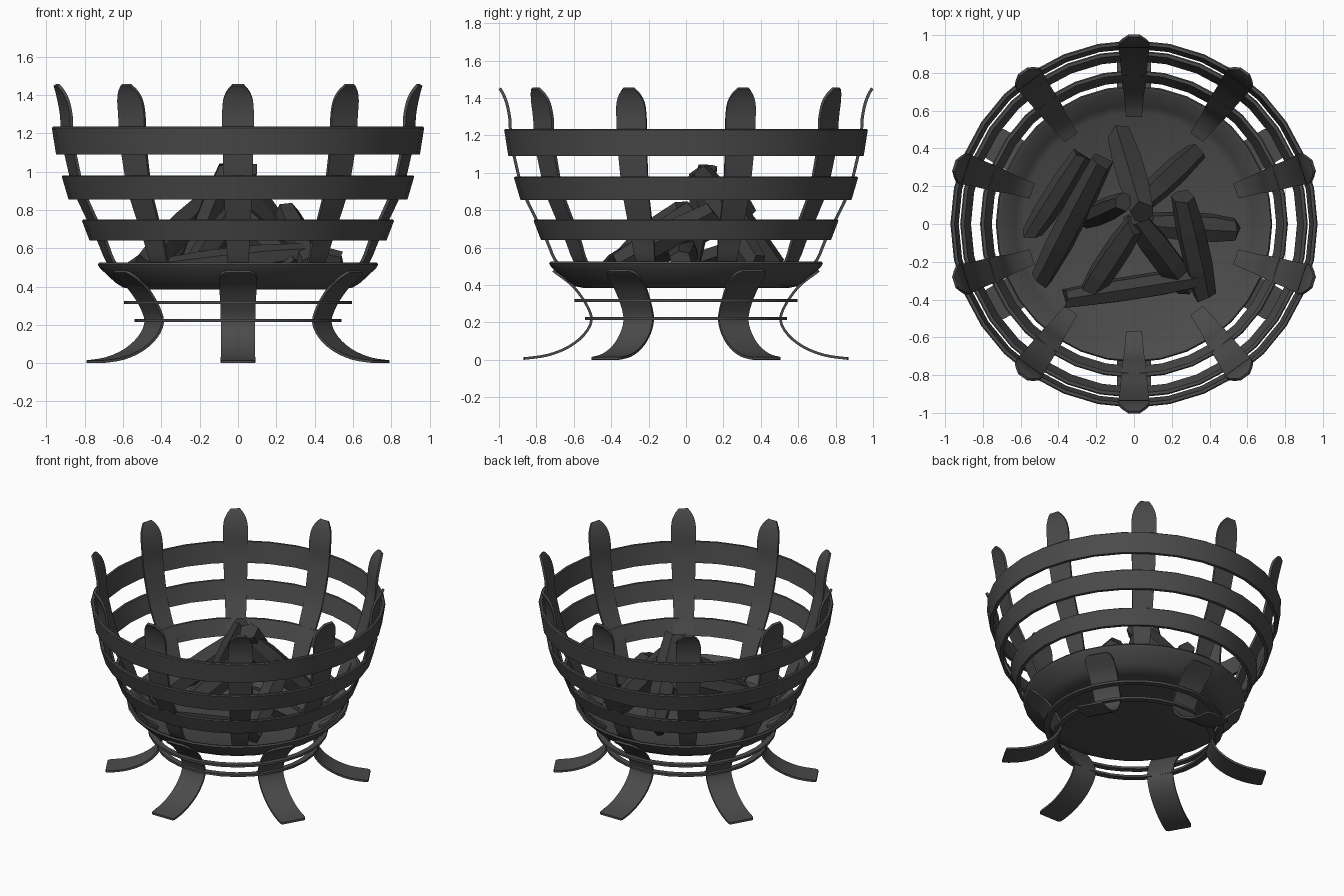
import bpy, bmesh, math, random
from mathutils import Vector, Matrix

if "Cube" in bpy.data.objects:
    bpy.data.objects.remove(bpy.data.objects["Cube"])
random.seed(4)


def material(name, v):
    m = bpy.data.materials.new(name)
    m.diffuse_color = (v, v, v, 1)
    m.use_nodes = True
    m.node_tree.nodes["Principled BSDF"].inputs["Base Color"].default_value = m.diffuse_color
    return m


iron = material("dark iron", 0.07)
charcoal = material("charcoal", 0.045)


def finish(bm, name, mat, smooth=True):
    bmesh.ops.recalc_face_normals(bm, faces=bm.faces[:])
    me = bpy.data.meshes.new(name)
    bm.to_mesh(me)
    bm.free()
    me.materials.append(mat)
    ob = bpy.data.objects.new(name, me)
    bpy.context.collection.objects.link(ob)
    if smooth:
        bpy.context.view_layer.objects.active = ob
        ob.select_set(True)
        bpy.ops.object.shade_smooth_by_angle(angle=math.radians(35))
        ob.select_set(False)
    return ob


def lathe(name, profile, segs, closed=True):
    """Revolve a closed (r, z) profile about z; r = 0 ends become poles."""
    bm = bmesh.new()
    rings = []
    for k in range(segs):
        a = 2 * math.pi * k / segs
        rings.append([bm.verts.new((r * math.cos(a), r * math.sin(a), z)) for r, z in profile])
    n = len(profile)
    for k in range(segs):
        p, q = rings[k], rings[(k + 1) % segs]
        for i in range(n if closed else n - 1):
            j = (i + 1) % n
            bm.faces.new((p[i], q[i], q[j], p[j]))
    bmesh.ops.remove_doubles(bm, verts=bm.verts[:], dist=1e-5)
    return finish(bm, name, iron)


def smooth_path(pts, sub=3):
    """Catmull-Rom through (r, z, half width) points."""
    P = [Vector(p) for p in pts]
    P = [2 * P[0] - P[1]] + P + [2 * P[-1] - P[-2]]
    out = []
    for a, b, c, d in zip(P, P[1:], P[2:], P[3:]):
        for s in range(sub):
            t = s / sub
            out.append(0.5 * (2 * b + (c - a) * t + (2 * a - 5 * b + 4 * c - d) * t * t
                              + (3 * b - a - 3 * c + d) * t ** 3))
    return out + [P[-2]]


def strips(name, pts, count, thick):
    """Bent flat bars repeated around z, starting at +y."""
    path = smooth_path(pts)
    for k in range(count):
        a = math.pi / 2 + 2 * math.pi * k / count
        rad = Vector((math.cos(a), math.sin(a), 0))
        side = Vector((-math.sin(a), math.cos(a), 0))
        up = Vector((0, 0, 1))
        bm = bmesh.new()
        rows = []
        for i, p in enumerate(path):
            t = path[min(i + 1, len(path) - 1)] - path[max(i - 1, 0)]
            nrm = (rad * t.y - up * t.x).normalized() * thick / 2
            c = rad * p.x + up * p.y
            rows.append([bm.verts.new(c + side * p.z * s + nrm * m)
                         for s, m in ((-1, -1), (1, -1), (1, 1), (-1, 1))])
        for p, q in zip(rows, rows[1:]):
            for i in range(4):
                bm.faces.new((p[i], p[(i + 1) % 4], q[(i + 1) % 4], q[i]))
        bm.faces.new(rows[0])
        bm.faces.new(rows[-1])
        finish(bm, f"{name}_{k + 1}", iron)


# basket hoops: z low, z high, outer radius low / high
for i, (z0, z1, r0, r1) in enumerate([(1.09, 1.235, 0.95, 0.972), (0.855, 0.98, 0.885, 0.92),
                                      (0.64, 0.75, 0.775, 0.815)]):
    w = 0.022
    lathe(f"basket_hoop_{i + 1}", [(r0 - w, z0), (r0, z0), (r1, z1 - 0.006), (r1 - 0.006, z1),
                                   (r1 - w, z1)], 32)

# thin hoops tying the legs
for i, (z, r) in enumerate([(0.317, 0.595), (0.222, 0.54)]):
    lathe(f"leg_hoop_{i + 1}", [(r - 0.04, z - 0.008), (r, z - 0.008), (r, z + 0.008), (r - 0.04, z + 0.008)], 32)

# fire bowl
lathe("fire_bowl", [(0, 0.385), (0.55, 0.385), (0.60, 0.395), (0.64, 0.42), (0.72, 0.495), (0.732, 0.515),
                    (0.725, 0.525), (0.71, 0.522), (0.63, 0.44), (0.59, 0.415), (0, 0.41)], 32, False)

# upright slats
strips("upright_slat", [(0.57, 0.425, 0.042), (0.63, 0.46, 0.047), (0.70, 0.535, 0.054), (0.745, 0.64, 0.062),
                        (0.80, 0.75, 0.067), (0.87, 0.90, 0.073), (0.91, 1.05, 0.078), (0.936, 1.18, 0.081),
                        (0.942, 1.29, 0.083), (0.958, 1.37, 0.078), (0.977, 1.42, 0.058), (0.996, 1.452, 0.03)],
       10, 0.016)

# curved legs
strips("curved_leg", [(0.87, 0.008, 0.075), (0.85, 0.009, 0.09), (0.74, 0.025, 0.09), (0.63, 0.068, 0.09),
                      (0.545, 0.135, 0.09), (0.505, 0.215, 0.09), (0.535, 0.30, 0.092), (0.60, 0.39, 0.097),
                      (0.66, 0.44, 0.098), (0.695, 0.465, 0.088), (0.71, 0.478, 0.065)], 6, 0.014)


# charred logs: end, end, radius
logs = [((-0.36, -0.40, 0.50), (0.34, -0.29, 0.57), 0.075),
        ((0.25, 0.15, 0.79), (0.37, -0.38, 0.50), 0.075),
        ((-0.18, 0.33, 0.82), (-0.50, -0.29, 0.50), 0.08),
        ((-0.29, 0.36, 0.62), (-0.55, -0.05, 0.48), 0.07),
        ((-0.08, 0.46, 0.50), (0.04, 0.06, 1.00), 0.085),
        ((0.33, 0.38, 0.50), (0.03, 0.10, 0.92), 0.08),
        ((0.08, 0.00, 0.60), (0.55, -0.03, 0.53), 0.075),
        ((0.01, 0.00, 0.80), (-0.23, -0.36, 0.49), 0.08),
        ((0.00, 0.04, 0.78), (0.28, -0.33, 0.48), 0.08),
        ((-0.27, 0.03, 0.50), (-0.06, 0.12, 1.02), 0.07)]
for i, (a, b, r) in enumerate(logs):
    a, b = Vector(a), Vector(b)
    rot = (b - a).to_track_quat('Z', 'Y')
    bm = bmesh.new()
    rows = []
    spin = random.random() * 2
    base = [random.uniform(0.8, 1.15) for _ in range(6)]
    for t in (0, 0.35, 0.7, 1):
        f = 0.8 if t in (0, 1) else 1.0
        rows.append([bm.verts.new(a.lerp(b, t) + rot @ Vector((
            r * f * base[j] * math.cos(spin + j * math.pi / 3),
            r * f * base[j] * math.sin(spin + j * math.pi / 3),
            random.uniform(-0.025, 0.025)))) for j in range(6)])
    for p, q in zip(rows, rows[1:]):
        for j in range(6):
            bm.faces.new((p[j], p[(j + 1) % 6], q[(j + 1) % 6], q[j]))
    bm.faces.new(rows[0])
    bm.faces.new(rows[-1])
    finish(bm, f"charred_log_{i + 1}", charcoal, False)
